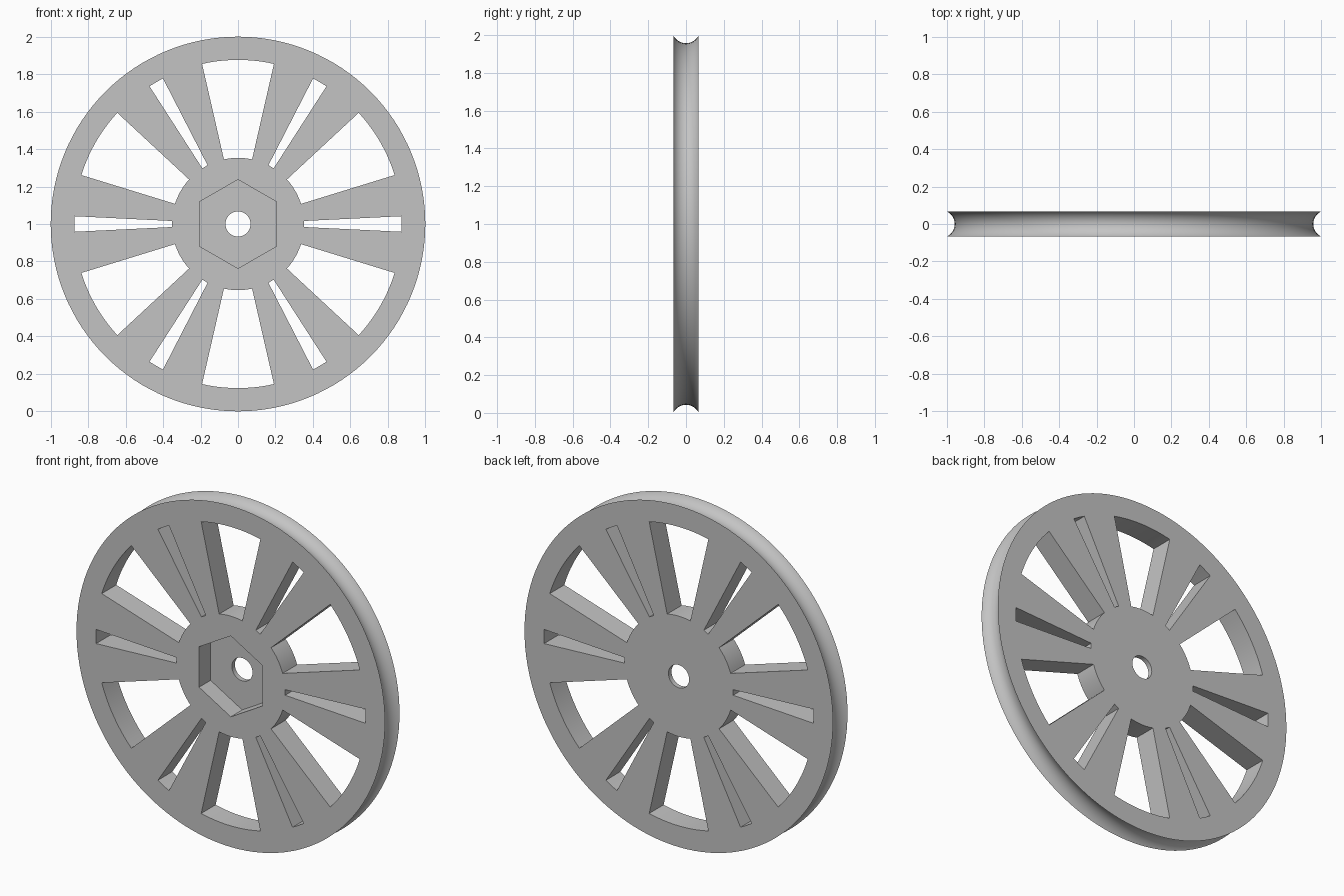
import bpy, bmesh
from math import sin, cos, pi, radians, sqrt

HALF = 0.067      # half the wheel thickness
GROOVE = 0.043    # depth of the rim groove
SEGS = 128

cube = bpy.data.objects.get("Cube")
if cube:
    bpy.data.objects.remove(cube, do_unlink=True)

grey = bpy.data.materials.new("light grey")
grey.use_nodes = True
grey.diffuse_color = (0.55, 0.55, 0.55, 1)
grey.node_tree.nodes["Principled BSDF"].inputs["Base Color"].default_value = (0.55, 0.55, 0.55, 1)


def ring(radius, count, start=0.0):
    """Polar outline of a regular polygon or circle."""
    return [(radius, start + 2 * pi * i / count) for i in range(count)]


def loft(bm, outlines):
    """Skin (y, polar outline) loops around the axle line and cap both ends."""
    loops = [[bm.verts.new((r * cos(a), y, 1 + r * sin(a))) for r, a in outline]
             for y, outline in outlines]
    for lo, hi in zip(loops, loops[1:]):
        for i in range(len(lo)):
            j = (i + 1) % len(lo)
            bm.faces.new((lo[i], lo[j], hi[j], hi[i]))
    bm.faces.new(loops[0])
    bm.faces.new(loops[-1])


def make_object(name, bm):
    bmesh.ops.recalc_face_normals(bm, faces=bm.faces)
    mesh = bpy.data.meshes.new(name)
    bm.to_mesh(mesh)
    bm.free()
    mesh.materials.append(grey)
    obj = bpy.data.objects.new(name, mesh)
    bpy.context.collection.objects.link(obj)
    return obj


def window(centre, inner, outer, inner_half, outer_half, steps):
    """Tapered opening with curved inner and outer ends."""
    def arc(r, half):
        return [(r, centre + half * (2 * i / steps - 1)) for i in range(steps + 1)]
    return arc(outer, outer_half) + arc(inner, inner_half)[::-1]


# Wheel disc with a concave groove round the rim
bm = bmesh.new()
arc_radius = (HALF ** 2 + GROOVE ** 2) / (2 * GROOVE)
arc_centre = 1 - GROOVE + arc_radius
sections = []
for i in range(17):
    y = -HALF * cos(pi * i / 16)
    sections.append((y, ring(arc_centre - sqrt(arc_radius ** 2 - y ** 2), SEGS)))
loft(bm, sections)
wheel = make_object("wheel", bm)

# Axle hole, wide windows and narrow slots
bm = bmesh.new()
openings = [ring(0.067, 48)]
for k in range(6):
    turn = k * pi / 3
    openings.append(window(turn + pi / 6, 0.353, 0.876, radians(12.3), radians(12.65), 10))
    openings.append(window(turn, 0.353, 0.874, 0.046, 0.0475, 2))
for outline in openings:
    loft(bm, [(-0.2, outline), (0.2, outline)])
opening_cutter = make_object("opening_cutter", bm)

# Hexagonal pocket in the front of the hub
bm = bmesh.new()
hexagon = ring(0.237, 6, pi / 6)
loft(bm, [(-0.2, hexagon), (HALF - 0.028, hexagon)])
pocket_cutter = make_object("pocket_cutter", bm)

# Cut the openings and drop the cutters
bpy.ops.object.select_all(action='DESELECT')
wheel.select_set(True)
bpy.context.view_layer.objects.active = wheel
for cutter in (opening_cutter, pocket_cutter):
    cutter.hide_render = True
    mod = wheel.modifiers.new("cut", 'BOOLEAN')
    mod.operation = 'DIFFERENCE'
    mod.solver = 'EXACT'
    mod.object = cutter
    bpy.ops.object.modifier_apply(modifier=mod.name)
    bpy.data.objects.remove(cutter, do_unlink=True)

bpy.ops.object.shade_smooth_by_angle(angle=radians(30))
